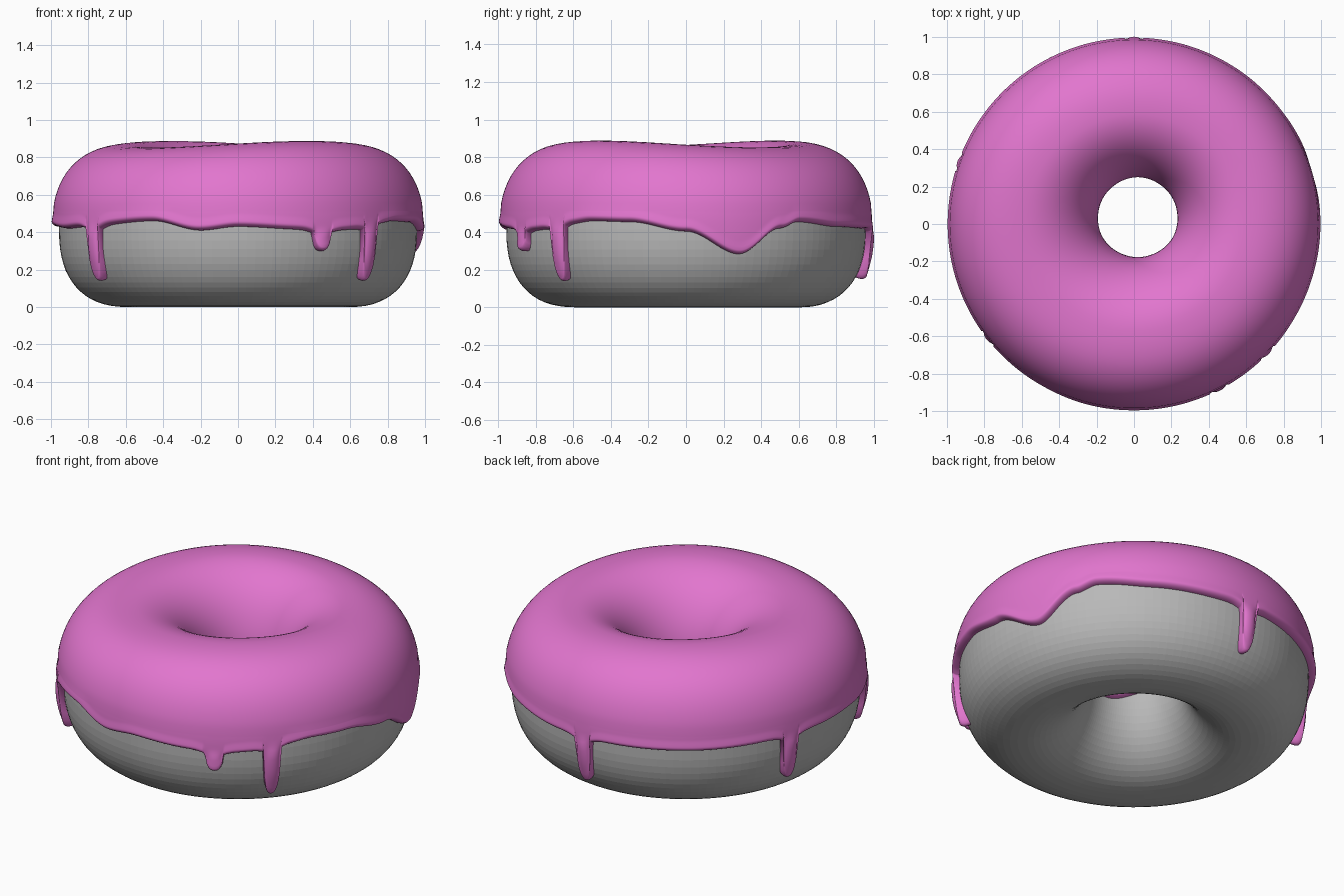
import bpy, math

if "Cube" in bpy.data.objects:
    bpy.data.objects.remove(bpy.data.objects["Cube"])

R, A_OUT, A_IN = 0.585, 0.372, 0.335      # ring radius, outer and inner half widths
ZC = H = 0.416                            # centre height and half height
N_OUT, N_IN, T = 2.4, 2.0, 0.038          # roundness exponents, icing thickness

# icing rim: angle in degrees, height
RIM = [(-160, .42), (-146, .43), (-118, .46), (-102, .41), (-90, .43), (-69, .415),
       (-55, .412), (-38, .45), (-31, .46), (-18, .455), (0, .405), (17, .285),
       (31, .42), (38, .455), (56, .43), (80, .42), (125, .42), (161, .43),
       (185, .43), (200, .42)]
# drips: angle, tip height, half width in degrees
DRIPS = [(-142, .15, 3.0), (-62.6, .30, 3.0), (-44, .15, 2.9), (90, .16, 2.8), (160.5, .18, 2.9)]


def smooth(t):
    t = max(0, min(1, t))
    return t * t * (3 - 2 * t)


def spow(v, p):
    return math.copysign(abs(v) ** p, v)


def point(theta, phi, off):
    """Point on the ring; phi 0 is the outside, 90 degrees the top."""
    c, s = math.cos(phi), math.sin(phi)
    n, a = (N_OUT, A_OUT) if c >= 0 else (N_IN, A_IN)
    u, v = spow(c, 2 / n), spow(s, 2 / n)
    nx, nz = spow(u, n - 1) / a, spow(v, n - 1) / H
    ln = math.hypot(nx, nz)
    r = R + a * u + off * nx / ln
    z = ZC + H * v + off * nz / ln
    z += max(0, (z - .5) / .37) * .018 * math.cos(2 * (theta + math.radians(52)))
    k = max(0, min(1, (0.75 - r) / 0.5))          # hole sits slightly off centre
    return (r * math.cos(theta) + .02 * k, r * math.sin(theta) + .035 * k, z)


def rim(deg):
    if deg < -160:
        deg += 360
    for (a0, z0), (a1, z1) in zip(RIM, RIM[1:]):
        if a0 <= deg <= a1:
            return z0 + (z1 - z0) * smooth((deg - a0) / (a1 - a0))
    return .42


def phi_at(z):
    return math.asin(max(-1, min(1, spow((z - ZC) / H, N_OUT / 2))))


def make(name, columns, close_rings, mat, is_smooth):
    n, m = len(columns), len(columns[0])
    verts = [p for col in columns for p in col]
    faces = []
    for i in range(n):
        j = (i + 1) % n
        for k in range(m if close_rings else m - 1):
            l = (k + 1) % m
            faces.append((i * m + k, i * m + l, j * m + l, j * m + k))
    me = bpy.data.meshes.new(name)
    me.from_pydata(verts, [], [f[::-1] for f in faces])
    me.materials.append(mat)
    me.polygons.foreach_set("use_smooth", [is_smooth] * len(faces))
    me.update()
    ob = bpy.data.objects.new(name, me)
    bpy.context.collection.objects.link(ob)
    return ob


def material(name, rgb):
    m = bpy.data.materials.new(name)
    m.diffuse_color = (*rgb, 1)
    m.use_nodes = True
    m.node_tree.nodes["Principled BSDF"].inputs["Base Color"].default_value = m.diffuse_color
    return m


dough = material("grey dough", (.48, .48, .48))
pink = material("pink icing", (.76, .18, .62))

# dough ring
body = [[point(2 * math.pi * i / 128, -2 * math.pi * k / 64, 0) for k in range(64)]
        for i in range(128)]
make("dough_ring", [c[::-1] for c in body][::-1], True, dough, False)

# icing shell with a wavy rim and drips
COLS, LIP = 720, .026
icing = []
for i in range(COLS):
    th = 2 * math.pi * i / COLS
    deg = (math.degrees(th) + 180) % 360 - 180
    base = end = rim(deg)
    drip_t = T
    for a, tip, w in DRIPS:
        d = abs((deg - a + 180) % 360 - 180) / w
        end -= .03 * math.exp(-(d / 1.5) ** 2)
        if d < 1:
            end -= (base - tip - .03) * (1 - d ** 3) ** (1 / 2.2)
            drip_t = .014 + .034 * math.sqrt(1 - d * d)
    col = []
    # inner edge and top
    inner = math.pi + .02 + .08 * math.sin(3 * th)
    for k in range(5):
        q = k / 5 * math.pi / 2
        col.append(point(th, inner - .07 * (1 - math.cos(q)), T * math.sin(q) - .003))
    p0, p1 = inner - .07, phi_at(.51)
    for k in range(34):
        col.append(point(th, p0 + (p1 - p0) * k / 34, T))
    # outer wall down to the lip
    zs = [.51 + (end + LIP - .51) * k / 12 for k in range(12)]
    zs += [end + LIP * (1 - math.sin(k / 7 * math.pi / 2)) for k in range(8)]
    for z in zs:
        t = T + (drip_t - T) * smooth((base + .02 - z) / .07)
        t += .005 * smooth((end + .07 - z) / .05)
        e = max(0, 1 - (z - end) / LIP)
        col.append(point(th, phi_at(z), t * math.sqrt(max(0, 1 - e * e)) - .003))
    icing.append(col)
make("icing", icing, False, pink, True)

# make every face point outwards
import bmesh
for ob in bpy.context.collection.objects:
    bm = bmesh.new()
    bm.from_mesh(ob.data)
    bm.normal_update()
    top = max(bm.faces, key=lambda f: f.calc_center_median().z)
    if top.normal.z < 0:
        bmesh.ops.reverse_faces(bm, faces=bm.faces[:])
    bm.to_mesh(ob.data)
    bm.free()
